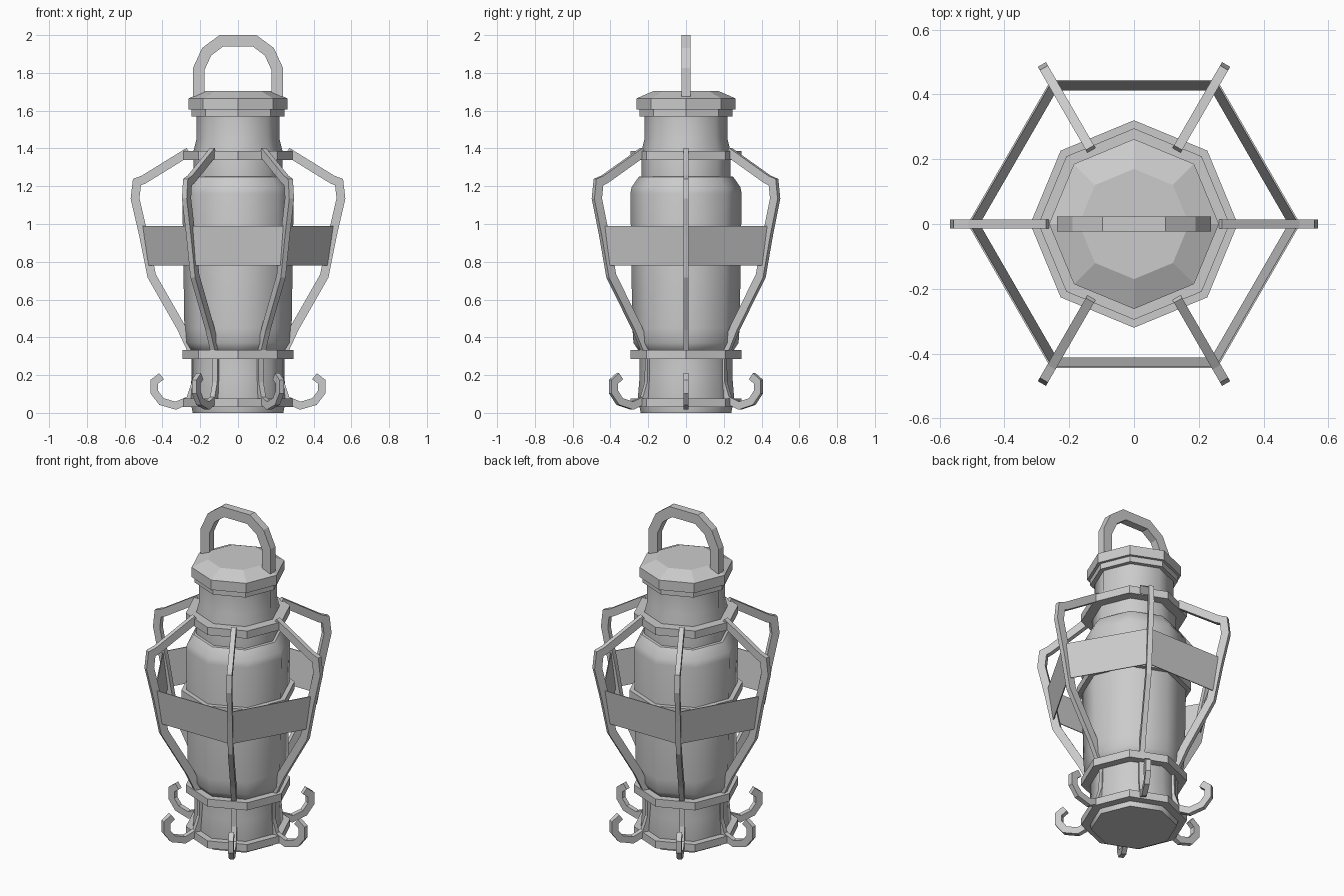
import bpy, bmesh
from math import radians, cos, sin, pi
from mathutils import Vector

if "Cube" in bpy.data.objects:
    bpy.data.objects.remove(bpy.data.objects["Cube"])


def finish(name, bm, smooth=False):
    bmesh.ops.recalc_face_normals(bm, faces=bm.faces)
    me = bpy.data.meshes.new(name)
    bm.to_mesh(me)
    bm.free()
    ob = bpy.data.objects.new(name, me)
    bpy.context.collection.objects.link(ob)
    if smooth:
        bpy.ops.object.select_all(action='DESELECT')
        ob.select_set(True)
        bpy.context.view_layer.objects.active = ob
        bpy.ops.object.shade_smooth_by_angle(angle=radians(47))
    return ob


def lathe(name, profile, sides=8, closed=False, smooth=False):
    """Turn an (r, z) profile; closed profiles form rings, open ones get caps."""
    bm = bmesh.new()
    rows = [[bm.verts.new((r * cos(2 * pi * i / sides), r * sin(2 * pi * i / sides), z))
             for i in range(sides)] for r, z in profile]
    pairs = list(zip(rows, rows[1:]))
    if closed:
        pairs.append((rows[-1], rows[0]))
    for a, b in pairs:
        for i in range(sides):
            j = (i + 1) % sides
            bm.faces.new((a[i], a[j], b[j], b[i]))
    if not closed:
        bm.faces.new(rows[0])
        bm.faces.new(rows[-1])
    return finish(name, bm, smooth)


def ring(name, z0, z1, r_out, r_in):
    return lathe(name, [(r_in, z0), (r_out, z0), (r_out, z1), (r_in, z1)], closed=True)


def bar(name, path, width, thick):
    """Rectangular bar following an (x, z) path with mitred corners."""
    bm = bmesh.new()
    pts = [Vector(p) for p in path]
    secs = []
    for i, p in enumerate(pts):
        d0 = (p - pts[i - 1]).normalized() if i else (pts[1] - p).normalized()
        d1 = (pts[i + 1] - p).normalized() if i < len(pts) - 1 else d0
        d = (d0 + d1).normalized()
        n = Vector((-d.y, d.x)) * (width / 2 / max(d.dot(d0), 0.5))
        secs.append([bm.verts.new((p.x + s * n.x, t * thick / 2, p.y + s * n.y))
                     for s, t in ((-1, -1), (1, -1), (1, 1), (-1, 1))])
    for a, b in zip(secs, secs[1:]):
        for i in range(4):
            j = (i + 1) % 4
            bm.faces.new((a[i], a[j], b[j], b[i]))
    bm.faces.new(secs[0])
    bm.faces.new(secs[-1])
    return finish(name, bm)


def six_around(ob):
    for k in range(1, 6):
        c = ob.copy()
        c.rotation_euler.z = k * pi / 3
        bpy.context.collection.objects.link(c)


# Turned parts: base, tank, neck and lid
lathe("base", [(0.24, 0.0), (0.255, 0.08), (0.245, 0.2), (0.245, 0.3)], smooth=True)
lathe("tank", [(0.22, 0.31), (0.255, 0.335), (0.278, 0.37), (0.284, 0.45), (0.295, 1.16),
               (0.288, 1.195), (0.25, 1.25), (0.22, 1.255)], smooth=True)
lathe("neck", [(0.235, 1.24), (0.235, 1.39), (0.22, 1.45), (0.22, 1.58)], smooth=True)
lathe("lid_rim", [(0.245, 1.57), (0.245, 1.61)])
lathe("lid", [(0.262, 1.605), (0.262, 1.665), (0.17, 1.705)])

# Bands around the body
ring("foot_ring", 0.03, 0.075, 0.295, 0.23)
ring("lower_ring", 0.285, 0.332, 0.295, 0.22)
ring("middle_ring", 0.87, 0.915, 0.32, 0.27)
ring("upper_ring", 1.34, 1.387, 0.295, 0.21)

# Cage: six bowed arms, six hooks, and a tapered six-sided hoop
six_around(bar("cage_arm", [(0.26, 1.383), (0.50, 1.235), (0.535, 1.222), (0.545, 1.135),
                            (0.50, 0.94), (0.457, 0.725), (0.30, 0.45), (0.235, 0.31)],
               0.046, 0.029))
six_around(bar("hook", [(0.222, 0.31), (0.225, 0.16), (0.255, 0.07), (0.33, 0.038),
                        (0.405, 0.06), (0.443, 0.11), (0.443, 0.165), (0.405, 0.194)],
               0.04, 0.029))
lathe("cage_hoop", [(0.476, 0.78), (0.482, 0.78), (0.513, 0.99), (0.507, 0.99)],
      sides=6, closed=True)

# Carry handle
half = [(0.208, 1.675), (0.208, 1.82), (0.166, 1.912), (0.088, 1.97)]
bar("handle", half + [(-x, z) for x, z in reversed(half)], 0.06, 0.047)
